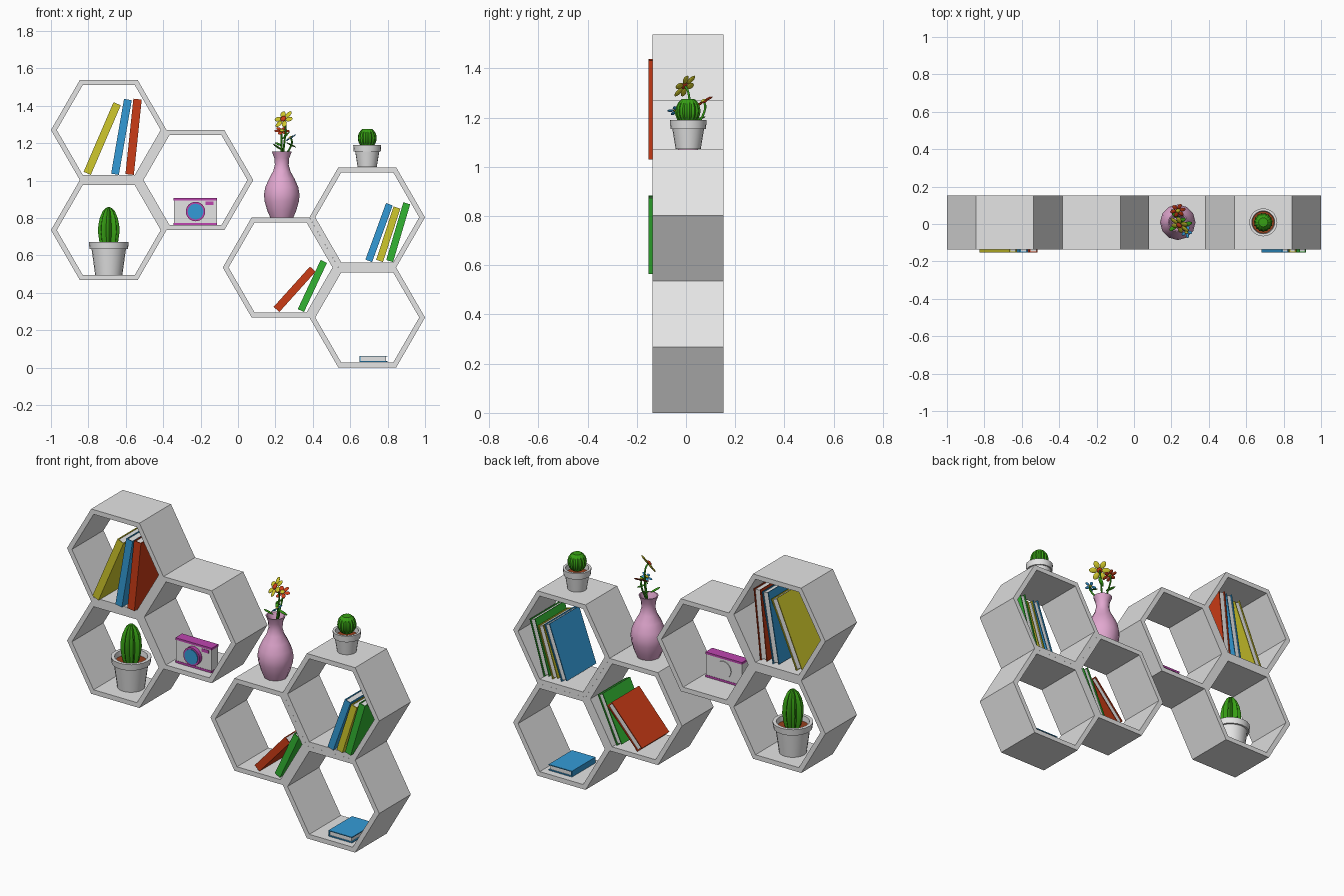
import bpy, bmesh, math
from mathutils import Matrix, Vector

if "Cube" in bpy.data.objects:
    bpy.data.objects.remove(bpy.data.objects["Cube"])


def material(name, rgb):
    m = bpy.data.materials.new(name)
    m.diffuse_color = (*rgb, 1)
    m.use_nodes = True
    m.node_tree.nodes["Principled BSDF"].inputs["Base Color"].default_value = m.diffuse_color
    return m


GREY = material("light grey", (0.78, 0.78, 0.78))
RED = material("brick red", (0.60, 0.045, 0.008))
YELLOW = material("mustard yellow", (0.63, 0.58, 0.025))
BLUE = material("sky blue", (0.034, 0.33, 0.68))
GREEN = material("leaf green", (0.032, 0.46, 0.032))
PINK = material("vase pink", (0.76, 0.39, 0.63))
MAGENTA = material("magenta trim", (0.51, 0.06, 0.43))
CACTUS = material("cactus green", (0.038, 0.35, 0.007))
SOIL = material("soil brown", (0.30, 0.05, 0.012))

YC = 0.009           # depth centre of the shelves
Y0, Y1 = -0.136, 0.153
R, WALL = 0.309, 0.027
APO = R * math.cos(math.pi / 6)


def finish(name, bm, mats, smooth=None):
    bmesh.ops.recalc_face_normals(bm, faces=bm.faces)
    if smooth:
        for f in bm.faces:
            f.smooth = True
        for e in bm.edges:
            e.smooth = len(e.link_faces) == 2 and e.calc_face_angle(0) < math.radians(smooth)
    me = bpy.data.meshes.new(name)
    bm.to_mesh(me)
    bm.free()
    for m in mats:
        me.materials.append(m)
    ob = bpy.data.objects.new(name, me)
    bpy.context.collection.objects.link(ob)
    return ob


def add_box(bm, lo, hi, idx=0):
    lo, hi = Vector(lo), Vector(hi)
    mat = Matrix.Translation((lo + hi) / 2) @ Matrix.Diagonal((*(hi - lo), 1))
    vs = bmesh.ops.create_cube(bm, size=1, matrix=mat)["verts"]
    for f in {f for v in vs for f in v.link_faces}:
        f.material_index = idx


def add_blob(bm, mat, idx=0, u=10, v=6):
    vs = bmesh.ops.create_uvsphere(bm, u_segments=u, v_segments=v, radius=1, matrix=mat)["verts"]
    for f in {f for w in vs for f in w.link_faces}:
        f.material_index = idx


def lathe(name, prof, n, mat, loc, ribs=0, depth=0.0):
    """Revolve (radius, height) pairs; ribs modulate the radius."""
    bm = bmesh.new()
    rings = []
    for r, z in prof:
        ring = []
        for j in range(n):
            a = 2 * math.pi * j / n
            k = r * (1 - depth * (0.5 + 0.5 * math.cos(ribs * (a + math.pi / 2) + math.pi))) if ribs else r
            ring.append(bm.verts.new((k * math.cos(a), k * math.sin(a), z)))
        rings.append(ring)
    for a, b in zip(rings, rings[1:]):
        for j in range(n):
            bm.faces.new((a[j], a[(j + 1) % n], b[(j + 1) % n], b[j]))
    bm.faces.new(rings[0])
    bm.faces.new(rings[-1])
    ob = finish(name, bm, [mat], 40)
    ob.location = loc
    return ob


# Hexagonal open shelf cells
def hex_cell(name, cx, cz):
    bm = bmesh.new()
    loops = []
    for rad, y in ((R, Y0), (R, Y1), (R - WALL / math.cos(math.pi / 6), Y1),
                   (R - WALL / math.cos(math.pi / 6), Y0)):
        loops.append([bm.verts.new((cx + rad * math.cos(k * math.pi / 3), y,
                                    cz + rad * math.sin(k * math.pi / 3))) for k in range(6)])
    for a, b in zip(loops, loops[1:] + loops[:1]):
        for j in range(6):
            bm.faces.new((a[j], a[(j + 1) % 6], b[(j + 1) % 6], b[j]))
    finish(name, bm, [GREY])


XO, XI = 0.691, 0.2275
cells = [(-XO, 1.27), (-XO, 0.735), (-XI, 1.0025), (XI, 0.535), (XO, 0.803), (XO, APO)]
for i, (cx, cz) in enumerate(cells):
    hex_cell(f"shelf_cell_{i + 1}", cx, cz)


# Books: two covers and a spine around a recessed page block
def book(name, t, h, d, color, loc, tilt):
    bm = bmesh.new()
    c = 0.005
    add_box(bm, (-t, 0, 0), (-t + c, d, h))
    add_box(bm, (-c, 0, 0), (0, d, h))
    add_box(bm, (-t + c, 0, 0), (-c, c, h))
    add_box(bm, (-t + c, c, 0.006), (-c, d - 0.008, h - 0.006), 1)
    ob = finish(name, bm, [color, GREY])
    ob.matrix_world = Matrix.Translation(loc) @ tilt
    return ob


books = [  # thickness, height, colour, corner x, floor z, lean in degrees, front y
    (0.042, 0.405, YELLOW, -0.787, 1.03, 23.3, -0.153), (0.042, 0.405, BLUE, -0.637, 1.03, 9.8, -0.153),
    (0.045, 0.405, RED, -0.557, 1.03, 6.0, -0.153),
    (0.041, 0.29, RED, 0.221, 0.297, 42, -0.12), (0.037, 0.29, GREEN, 0.353, 0.297, 25, -0.12),
    (0.038, 0.322, BLUE, 0.717, 0.564, 20, -0.153), (0.038, 0.30, YELLOW, 0.775, 0.564, 18, -0.153),
    (0.038, 0.322, GREEN, 0.829, 0.564, 16.5, -0.153)]
for i, (t, h, col, x, z, a, y) in enumerate(books):
    book(f"book_{i + 1}", t, h, 0.27 if y < -0.14 else 0.25, col, (x, y, z),
         Matrix.Rotation(math.radians(a), 4, 'Y'))
# Lying book: spine towards -x, pages showing at the front
lying = Matrix(((0, 1, 0, 0), (0, 0, 1, 0), (1, 0, 0, 0), (0, 0, 0, 1)))
book("lying_book", 0.034, 0.215, 0.15, BLUE, (0.65, -0.10, 0.063), lying)


# Potted cacti
def pot(name, x, z, r, h, lip):
    prof = [(r * 0.68, 0), (r * 0.86, h - lip), (r * 0.96, h - lip), (r, h), (r * 0.82, h), (r * 0.78, h - lip)]
    lathe(name, prof, 20, GREY, (x, YC, z))
    lathe(name + "_soil", [(r * 0.76, h - lip - 0.004), (r * 0.8, h - lip + 0.006)], 20, SOIL, (x, YC, z))


pot("large_pot", -XO, 0.495, 0.107, 0.176, 0.036)
lathe("tall_cactus", [(0.038, 0.63), (0.050, 0.67), (0.057, 0.72), (0.056, 0.76), (0.048, 0.80),
                      (0.033, 0.835), (0.016, 0.853), (0.003, 0.859)], 48, CACTUS, (-XO, YC, 0), 8, 0.35)
pot("small_pot", XO, 1.072, 0.075, 0.118, 0.036)
ball = [(0.051 * math.sin(a), 1.227 - 0.056 * math.cos(a)) for a in
        [math.radians(15 + 15 * k) for k in range(10)]] + [(0.008, 1.276)]
lathe("round_cactus", ball, 60, CACTUS, (XO, YC, 0), 15, 0.1)

# Vase with an open mouth
VX = 0.234
lathe("vase", [(0.062, 0.803), (0.078, 0.84), (0.092, 0.89), (0.095, 0.925), (0.088, 0.965), (0.068, 1.01),
               (0.046, 1.05), (0.037, 1.085), (0.040, 1.12), (0.053, 1.154), (0.047, 1.154),
               (0.034, 1.115), (0.030, 1.08)], 12, PINK, (VX, YC, 0))


# Flowers: petals round a centre, plus a curved stem
def flower(name, pos, normal, r, petal, centre, n=6):
    pos, normal = Vector(pos), Vector(normal).normalized()
    base = Matrix.Translation(pos) @ normal.to_track_quat('Z', 'Y').to_matrix().to_4x4()
    bm = bmesh.new()
    for k in range(n):
        add_blob(bm, base @ Matrix.Rotation(2 * math.pi * k / n, 4, 'Z')
                 @ Matrix.Translation((r * 0.62, 0, 0)) @ Matrix.Diagonal((r * 0.4, r * 0.27, r * 0.09, 1)))
    add_blob(bm, base @ Matrix.Translation((0, 0, r * 0.08)) @ Matrix.Diagonal((r * 0.3, r * 0.3, r * 0.16, 1)), 1)
    finish(name, bm, [petal, centre], 50)
    cu = bpy.data.curves.new(name + "_stem", 'CURVE')
    cu.dimensions = '3D'
    cu.bevel_depth = 0.005
    cu.bevel_resolution = 1
    sp = cu.splines.new('BEZIER')
    sp.bezier_points.add(1)
    foot = Vector((VX, YC, 1.06))
    end = pos - normal * 0.004
    for bp, p, d in ((sp.bezier_points[0], foot, Vector((0, 0, 0.08))), (sp.bezier_points[1], end, normal * 0.05)):
        bp.co, bp.handle_left, bp.handle_right = p, p - d, p + d
    cu.materials.append(CACTUS)
    bpy.context.collection.objects.link(bpy.data.objects.new(name + "_stem", cu))


flower("yellow_flower", (0.244, -0.005, 1.328), (-0.45, -0.6, 0.55), 0.058, YELLOW, RED)
flower("red_flower", (0.235, 0.072, 1.265), (0.1, -0.5, 0.85), 0.042, RED, YELLOW)
flower("blue_flower", (0.281, -0.042, 1.228), (-0.5, -0.1, 0.8), 0.034, BLUE, YELLOW, 5)

# Leaves on the stems
bm = bmesh.new()
for p, d in (((0.215, 0.055, 1.195), (-0.5, 0.8, 0.3)), ((0.285, 0.0, 1.19), (0.8, 0.2, -0.4)),
             ((0.21, -0.02, 1.18), (-0.7, -0.5, 0.5)), ((0.255, 0.02, 1.24), (0.6, 0.2, 0.6))):
    q = Vector(d).to_track_quat('X', 'Z').to_matrix().to_4x4()
    add_blob(bm, Matrix.Translation(p) @ q @ Matrix.Diagonal((0.030, 0.012, 0.004, 1)))
finish("flower_leaves", bm, [CACTUS], 50)

# Toy photo camera: body, trim strips and lens
bm = bmesh.new()
CY0, CY1 = -0.08, -0.022
add_box(bm, (-0.342, CY0, 0.774), (-0.113, CY1, 0.894))
for z in (0.762, 0.894):
    add_box(bm, (-0.344, CY0 - 0.002, z), (-0.111, CY1 + 0.002, z + 0.012), 1)
add_box(bm, (-0.175, CY0 - 0.002, 0.870), (-0.130, CY0, 0.888), 1)
finish("camera_body", bm, [GREY, MAGENTA])


def disc(name, r, depth, y, mat):
    ob = lathe(name, [(r, 0), (r, depth)], 24, mat, (-0.227, y, 0.834))
    ob.rotation_euler = (math.pi / 2, 0, 0)


disc("lens_ring", 0.052, 0.024, CY0 + 0.002, MAGENTA)
disc("lens_glass", 0.042, 0.026, CY0, BLUE)
disc("camera_back_plate", 0.048, 0.005, CY1 + 0.004, GREY)
